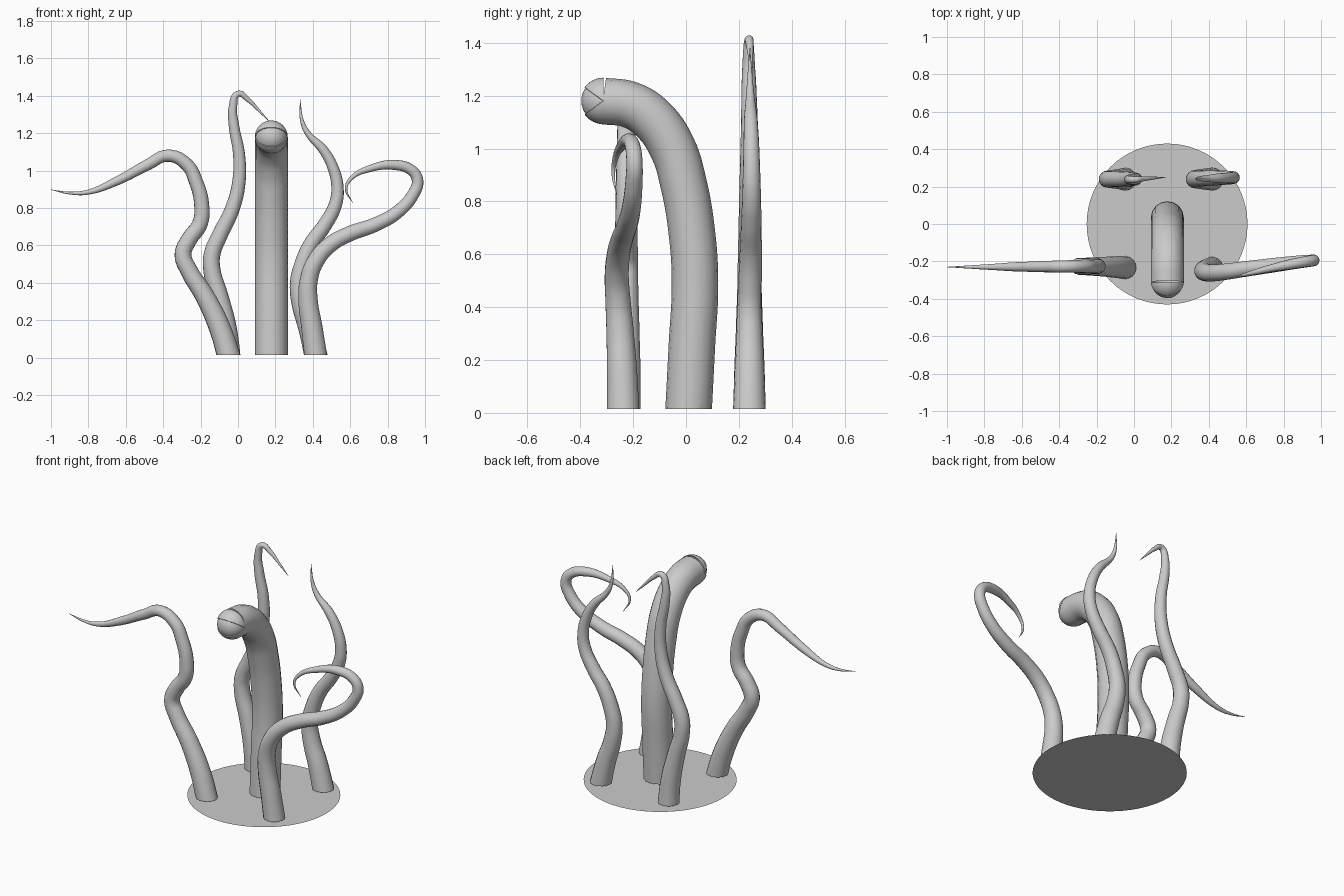
import bpy, bmesh, math
from mathutils import Vector, Matrix

if "Cube" in bpy.data.objects:
    bpy.data.objects.remove(bpy.data.objects["Cube"])

BASE_Z = 0.015


def taper(t):
    """Tentacle radius at fraction t of its length."""
    keys = [(0, .063), (.25, .047), (.5, .039), (.78, .027), (1, .001)]
    for (a, ra), (b, rb) in zip(keys, keys[1:]):
        if t <= b:
            return ra + (rb - ra) * (t - a) / (b - a)
    return keys[-1][1]


def smooth(obj, angle=40):
    bpy.ops.object.select_all(action='DESELECT')
    obj.select_set(True)
    bpy.context.view_layer.objects.active = obj
    bpy.ops.object.shade_smooth_by_angle(angle=math.radians(angle))


def tube(name, pts, radius):
    """Sweep a circle along a smooth path; base is cut flat at BASE_Z."""
    pts = [Vector(p) for p in pts]
    dist = [0.0]
    for a, b in zip(pts, pts[1:]):
        dist.append(dist[-1] + (b - a).length)
    radii = [radius(d / dist[-1]) for d in dist]
    d = pts[1] - pts[0]
    pts[0] -= d * (0.05 / d.z)

    curve = bpy.data.curves.new(name, 'CURVE')
    curve.dimensions = '3D'
    curve.bevel_depth = 1.0
    curve.bevel_resolution = 6
    curve.resolution_u = 6
    sp = curve.splines.new('BEZIER')
    sp.bezier_points.add(len(pts) - 1)
    for bp, p, r in zip(sp.bezier_points, pts, radii):
        bp.co, bp.radius = p, r
        bp.handle_left_type = bp.handle_right_type = 'AUTO'
    tmp = bpy.data.objects.new(name + "_path", curve)
    bpy.context.collection.objects.link(tmp)
    dg = bpy.context.evaluated_depsgraph_get()
    mesh = bpy.data.meshes.new_from_object(tmp.evaluated_get(dg))
    bpy.data.objects.remove(tmp)

    bm = bmesh.new()
    bm.from_mesh(mesh)
    bmesh.ops.bisect_plane(bm, geom=bm.verts[:] + bm.edges[:] + bm.faces[:],
                           plane_co=(0, 0, BASE_Z), plane_no=(0, 0, 1), clear_inner=True)
    bmesh.ops.recalc_face_normals(bm, faces=bm.faces)
    bm.to_mesh(mesh)
    bm.free()
    obj = bpy.data.objects.new(name, mesh)
    bpy.context.collection.objects.link(obj)
    smooth(obj)
    return obj


# flat ground disc
bpy.ops.mesh.primitive_circle_add(vertices=64, radius=0.43, fill_type='NGON',
                                  location=(0.177, 0, 0))
bpy.context.object.name = "ground_disc"

# four thin tentacles
tube("front_left_tentacle", [
    (-.053, -.233, .015), (-.096, -.23, .155), (-.176, -.228, .326), (-.262, -.227, .465),
    (-.294, -.226, .551), (-.262, -.226, .631), (-.203, -.226, .717), (-.195, -.226, .824),
    (-.225, -.226, .941), (-.273, -.226, 1.032), (-.374, -.227, 1.08), (-.481, -.228, 1.032),
    (-.642, -.229, .947), (-.80, -.23, .885), (-.90, -.23, .88), (-1, -.23, .898)], taper)

tube("back_left_tentacle", [
    (-.05, .24, .015), (-.064, .24, .155), (-.102, .24, .326), (-.139, .24, .465),
    (-.139, .24, .551), (-.096, .24, .658), (-.032, .24, .791), (.005, .24, .941),
    (.005, .24, 1.091), (-.021, .238, 1.235), (-.027, .237, 1.342), (0, .238, 1.41),
    (.053, .242, 1.38), (.112, .246, 1.321), (.17, .25, 1.26)], taper)

tube("back_right_tentacle", [
    (.415, .24, .015), (.38, .24, .155), (.337, .24, .29), (.324, .24, .396),
    (.342, .242, .487), (.39, .245, .604), (.465, .247, .711), (.519, .248, .813),
    (.532, .248, .904), (.508, .247, 1.016), (.455, .245, 1.112), (.374, .243, 1.198),
    (.342, .242, 1.267), (.332, .242, 1.38)], taper)

tube("front_right_tentacle", [
    (.415, -.238, .015), (.396, -.242, .155), (.374, -.25, .316), (.38, -.257, .422),
    (.417, -.262, .519), (.492, -.255, .604), (.599, -.24, .663), (.733, -.222, .711),
    (.856, -.206, .781), (.936, -.197, .872), (.96, -.195, .947), (.93, -.2, 1.0),
    (.84, -.215, 1.03), (.706, -.243, 1.011), (.61, -.267, .963), (.578, -.275, .904),
    (.615, -.262, .825)], taper)

# thick central stalk bending forward
X = 0.178
tube("central_stalk", [
    (X, .01, .015), (X, .022, .25), (X, .034, .5), (X, .02, .7), (X, -.01, .87),
    (X, -.05, 1.0), (X, -.125, 1.11), (X, -.21, 1.165), (X, -.315, 1.18)], lambda t: 0.088)

# rounded head with slightly recessed mouth wedge
bm = bmesh.new()
bmesh.ops.create_uvsphere(bm, u_segments=40, v_segments=20, radius=0.088,
                          matrix=Matrix.Rotation(math.pi / 2, 4, 'Y'))
bmesh.ops.delete(bm, geom=[f for f in bm.faces if f.calc_center_median().y > 0],
                 context='FACES')
mouth = [f for f in bm.faces
         if abs(f.calc_center_median().z) < -f.calc_center_median().y * math.tan(math.radians(36))]
bmesh.ops.inset_region(bm, faces=mouth, thickness=0.0015, depth=-0.004)
mesh = bpy.data.meshes.new("head")
bm.to_mesh(mesh)
bm.free()
head = bpy.data.objects.new("head", mesh)
head.location = (X, -.312, 1.18)
bpy.context.collection.objects.link(head)
smooth(head, 30)
